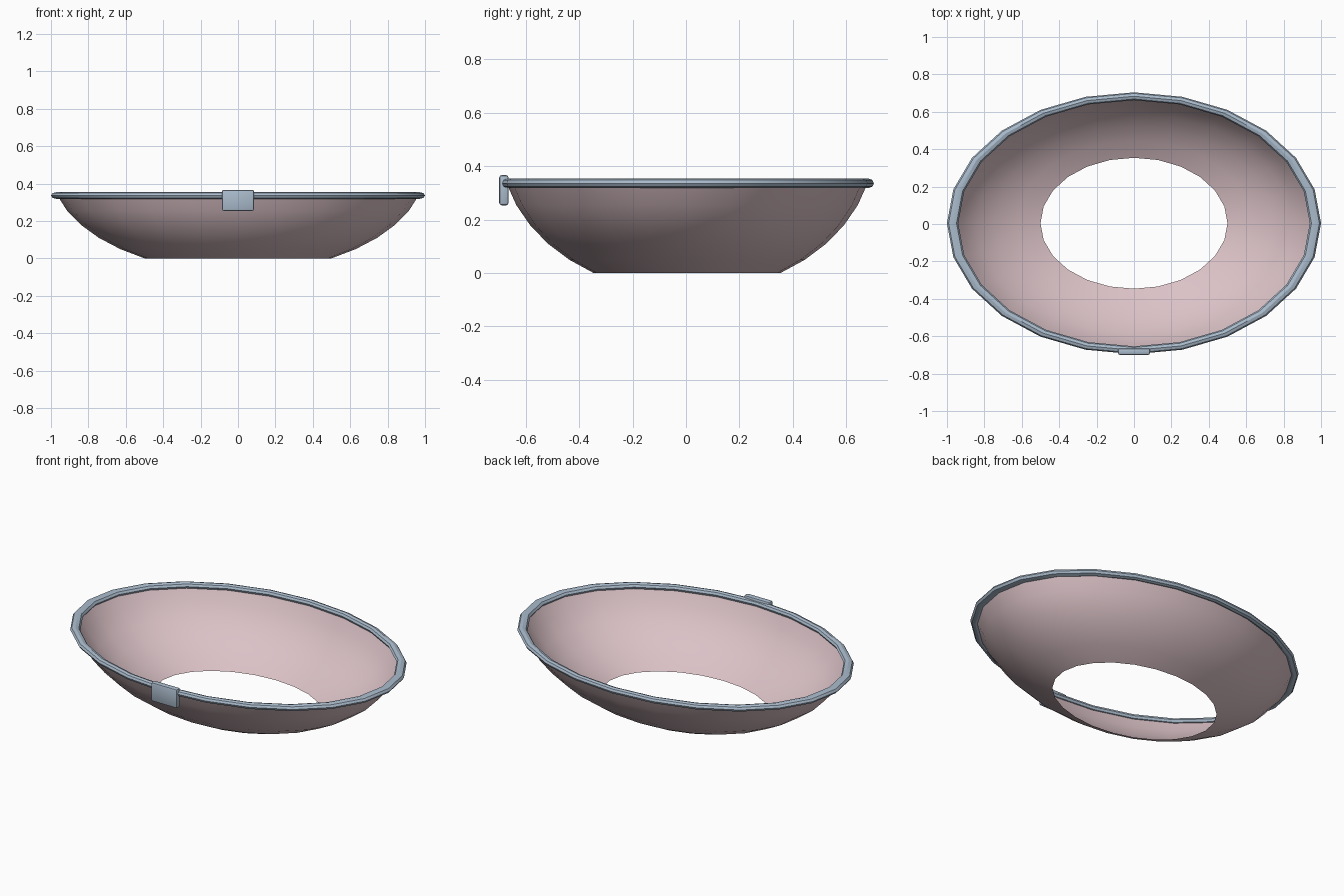
import bpy, bmesh, math
from math import cos, sin, pi, radians

if "Cube" in bpy.data.objects:
    bpy.data.objects.remove(bpy.data.objects["Cube"])

SEGMENTS = 24      # sides around the oval
DEPTH = 0.7        # oval depth relative to width
Y_SHIFT = 0.004
RIM_Z = 0.336


def material(name, rgb):
    m = bpy.data.materials.new(name)
    m.use_nodes = True
    m.diffuse_color = (*rgb, 1)
    m.node_tree.nodes["Principled BSDF"].inputs["Base Color"].default_value = (*rgb, 1)
    return m


def finish(name, bm, mat, angle):
    mesh = bpy.data.meshes.new(name)
    bm.to_mesh(mesh)
    bm.free()
    mesh.materials.append(mat)
    obj = bpy.data.objects.new(name, mesh)
    bpy.context.collection.objects.link(obj)
    bpy.ops.object.select_all(action='DESELECT')
    obj.select_set(True)
    bpy.context.view_layer.objects.active = obj
    bpy.ops.object.shade_smooth_by_angle(angle=radians(angle))
    return obj


def oval_lathe(name, profile, mat, angle, closed=False):
    """Sweep a (radius, z) profile around the oval."""
    bm = bmesh.new()
    rings = []
    for r, z in profile:
        rings.append([bm.verts.new((r * cos(2 * pi * i / SEGMENTS),
                                    r * DEPTH * sin(2 * pi * i / SEGMENTS) + Y_SHIFT, z))
                      for i in range(SEGMENTS)])
    pairs = list(zip(rings, rings[1:]))
    if closed:
        pairs.append((rings[-1], rings[0]))
    for a, b in pairs:
        for i in range(SEGMENTS):
            j = (i + 1) % SEGMENTS
            bm.faces.new((a[i], a[j], b[j], b[i]))
    return finish(name, bm, mat, angle)


pink = material("dusty pink", (0.71, 0.54, 0.57))
steel = material("pale blue grey", (0.402, 0.497, 0.604))

# Open-bottomed bowl: a band of a squashed sphere
angles = [radians(60 - 9 * k) for k in range(6)]
height = RIM_Z / (sin(angles[0]) - sin(angles[-1]))
oval_lathe("bowl", [(cos(a), height * (sin(angles[0]) - sin(a))) for a in angles], pink, 40)

# Flattened tube around the top edge
tube = [(0.97 + 0.03 * cos(2 * pi * k / 8), RIM_Z + 0.018 * sin(2 * pi * k / 8)) for k in range(8)]
oval_lathe("rim", tube, steel, 30, closed=True)

# Clasp plate on the front of the rim
bm = bmesh.new()
bmesh.ops.create_cube(bm, size=1)
bmesh.ops.scale(bm, vec=(0.17, 0.035, 0.113), verts=bm.verts)
bmesh.ops.translate(bm, vec=(0, -0.682, 0.31), verts=bm.verts)
bmesh.ops.bevel(bm, geom=bm.edges[:], offset=0.009, segments=2, profile=0.5, affect='EDGES')
finish("front_clasp", bm, steel, 30)
